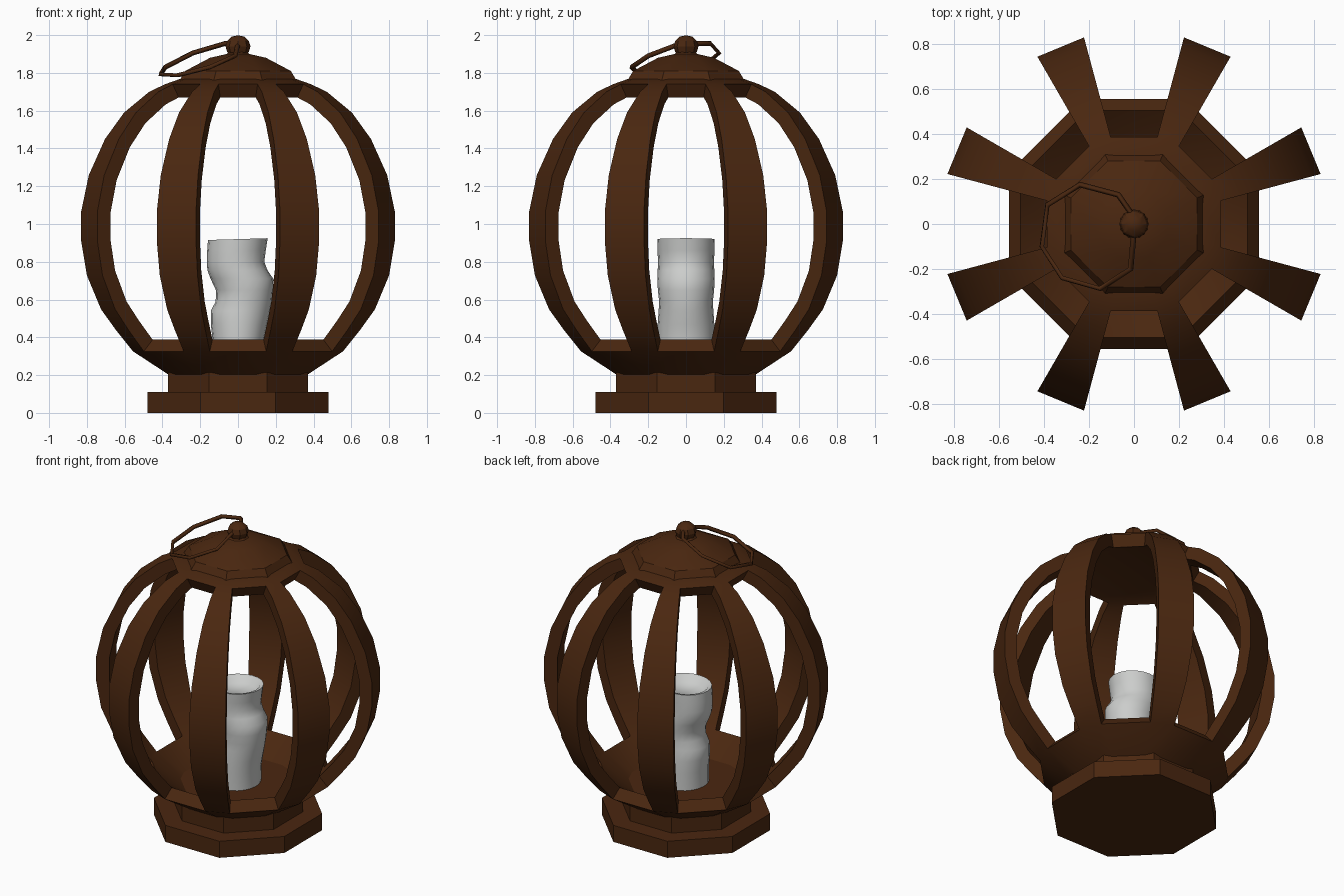
import bpy, bmesh, math
from mathutils import Vector

if "Cube" in bpy.data.objects:
    bpy.data.objects.remove(bpy.data.objects["Cube"])

def material(name, rgb):
    m = bpy.data.materials.new(name)
    m.diffuse_color = (*rgb, 1)
    m.use_nodes = True
    m.node_tree.nodes["Principled BSDF"].inputs["Base Color"].default_value = m.diffuse_color
    return m

WOOD = material("dark_brown", (0.068, 0.020, 0.005))
WAX = material("pale_grey", (0.60, 0.61, 0.60))

def finish(name, bm, mat, angle=30):
    bmesh.ops.recalc_face_normals(bm, faces=bm.faces)
    me = bpy.data.meshes.new(name)
    bm.to_mesh(me)
    bm.free()
    ob = bpy.data.objects.new(name, me)
    bpy.context.collection.objects.link(ob)
    me.materials.append(mat)
    bpy.ops.object.select_all(action='DESELECT')
    ob.select_set(True)
    bpy.context.view_layer.objects.active = ob
    bpy.ops.object.shade_smooth_by_angle(angle=math.radians(angle))
    return ob

def loft(bm, rings):
    """Skin closed rings of points and cap both ends; returns faces per band."""
    vs = [[bm.verts.new(p) for p in r] for r in rings]
    n = len(rings[0])
    bands = [[bm.faces.new((a[i], a[(i + 1) % n], b[(i + 1) % n], b[i]))
              for i in range(n)] for a, b in zip(vs, vs[1:])]
    bm.faces.new(vs[0][::-1])
    bm.faces.new(vs[-1])
    return bands

def polar(r, a, z, cx=0):
    return Vector((cx + r * math.cos(a), r * math.sin(a), z))

# Octagon with flat sides facing the axes, sized by distance to the flats
def octagon(apothem, z):
    return [polar(apothem / math.cos(math.pi / 8), math.radians(22.5 + 45 * k), z) for k in range(8)]

def octagon_part(name, profile):
    bm = bmesh.new()
    loft(bm, [octagon(*p) for p in profile])
    return finish(name, bm, WOOD)

# Foot, neck and roof cap
octagon_part("foot", [(.48, 0), (.48, .11)])
octagon_part("neck", [(.37, .105), (.37, .215)])
octagon_part("roof_cap", [(.31, 1.76), (.28, 1.81), (.148, 1.88), (.06, 1.9)])

# Cage: bevelled octagonal globe, wide panels removed between the ribs
profile = [(.37, .204), (.556, .326), (.645, .437), (.725, .548), (.80, .728), (.83, .908),
           (.83, 1.067), (.79, 1.258), (.704, 1.45), (.603, 1.59), (.47, 1.70),
           (.386, 1.74), (.31, 1.767)]
angles = [math.radians(45 * k + d) for k in range(8) for d in (-15, 15)]
bm = bmesh.new()
bands = loft(bm, [[polar(r / math.cos(math.radians(15)), a, z) for a in angles] for r, z in profile])
windows = [f for band in bands[1:-1] for f in band[0::2]]
bmesh.ops.delete(bm, geom=windows, context='FACES')
# Wall thickness: inner copy shrunk towards the globe centre, joined at the openings
centre = Vector((0, 0, .987))
outer_faces = list(bm.faces)
rims = [e for e in bm.edges if e.is_boundary]
inner = {v: bm.verts.new(centre + (v.co - centre) * .907) for v in list(bm.verts)}
for f in outer_faces:
    bm.faces.new([inner[v] for v in reversed(f.verts)])
for e in rims:
    a, b = e.verts
    bm.faces.new((a, b, inner[b], inner[a]))
finish("cage", bm, WOOD)

# Finial knob on a small collar
octagon_part("finial_collar", [(.055, 1.88), (.06, 1.9), (.045, 1.915)])
bm = bmesh.new()
bmesh.ops.create_uvsphere(bm, u_segments=8, v_segments=6, radius=.066)
for v in bm.verts:
    v.co = Vector((v.co.x, v.co.y, v.co.z * .9 + 1.94))
finish("finial_knob", bm, WOOD)

# Wire carrying ring hanging from the knob to the left
cu = bpy.data.curves.new("carry_ring", 'CURVE')
cu.dimensions = '3D'
cu.bevel_depth = .013
cu.bevel_resolution = 0
path = [(0, .03, 1.955), (-.07, .13, 1.955), (-.24, .175, 1.905), (-.385, .085, 1.83),
        (-.41, -.1, 1.792), (-.32, -.24, 1.787), (-.15, -.288, 1.83), (-.015, -.2, 1.89),
        (0, -.03, 1.955)]
sp = cu.splines.new('POLY')
sp.points.add(len(path) - 1)
for p, co in zip(sp.points, path):
    p.co = (*co, 1)
sp.use_cyclic_u = True
ring = bpy.data.objects.new("carry_ring", cu)
bpy.context.collection.objects.link(ring)
cu.materials.append(WOOD)

# Candle: wobbly wax column (height, x offset, x radius, y radius), dished top
wax = [(.277, 0, .135, .15), (.39, .002, .137, .15), (.47, .006, .15, .15), (.54, .014, .158, .145),
       (.59, .031, .149, .142), (.65, .034, .151, .149), (.71, .021, .166, .152),
       (.755, -.003, .159, .15), (.80, -.013, .152, .148), (.86, -.008, .155, .151),
       (.92, -.001, .158, .152), (.915, -.001, .135, .13), (.88, 0, .11, .105)]
bm = bmesh.new()
loft(bm, [[Vector((cx + rx * math.cos(a), ry * math.sin(a), z + (.03 * (cx + rx * math.cos(a)) if z > .87 else 0)))
           for a in (math.tau * i / 20 for i in range(20))] for z, cx, rx, ry in wax])
finish("candle", bm, WAX, 60)
